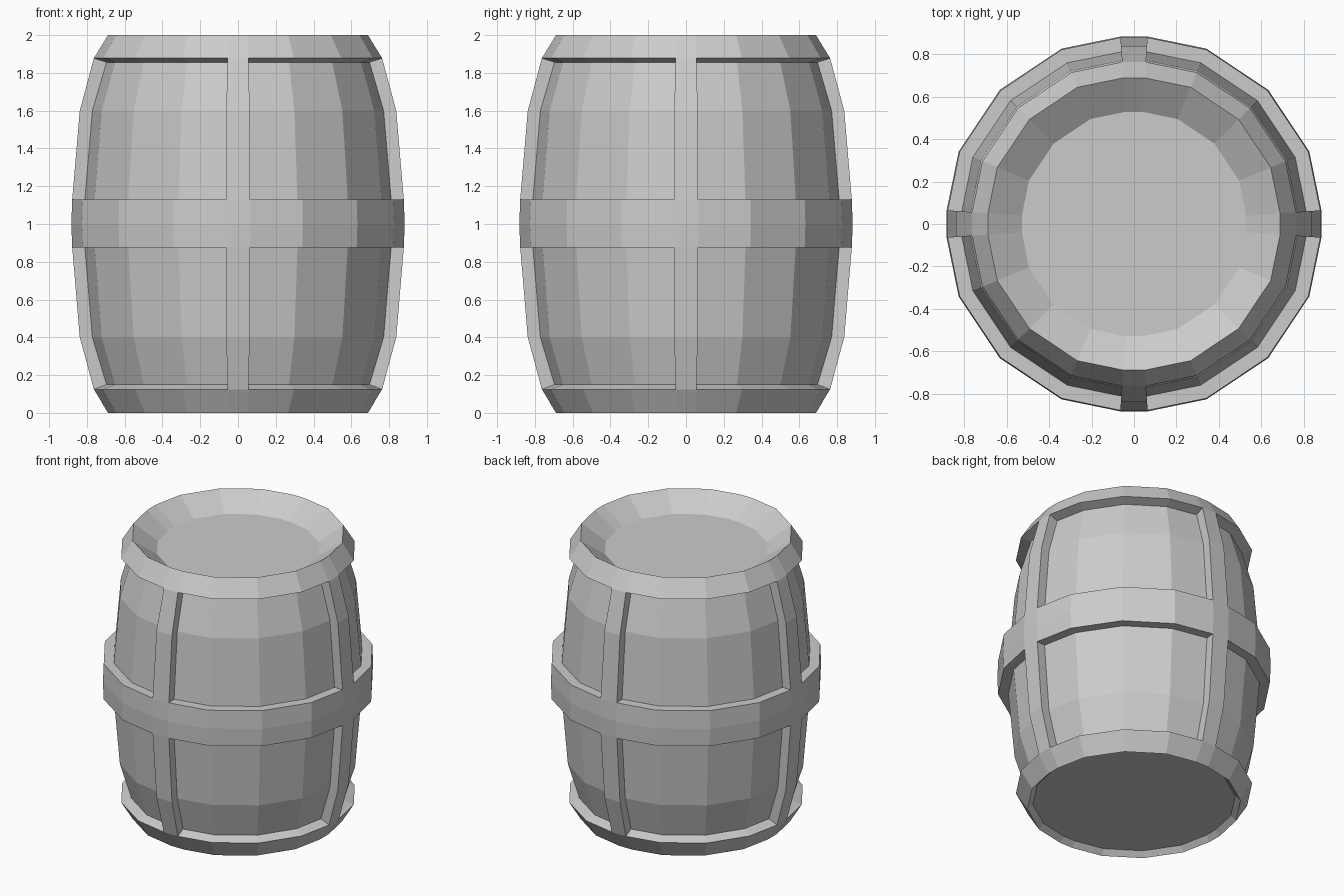
import bpy, bmesh
from math import sin, cos, radians

if "Cube" in bpy.data.objects:
    bpy.data.objects.remove(bpy.data.objects["Cube"])

# Column angles: 16-sided barrel whose four axis corners are split into straps
ANGLES = [q * 90 + a for q in range(4) for a in (-4.2, 4.2, 22.5, 45, 67.5)]
N = len(ANGLES)

# Profile (radius, height): floor recess, outer bulge, lid recess
PROFILE = [(0.655, 0.035), (0.69, 0), (0.765, 0.125), (0.84, 0.4), (0.88, 0.875),
           (0.885, 1.0), (0.88, 1.13), (0.84, 1.6), (0.765, 1.878), (0.69, 2.0),
           (0.53, 1.89)]

bm = bmesh.new()
rings = []
for r, z in PROFILE:
    ring = []
    for i, a in enumerate(ANGLES):
        k = r if i % 5 < 2 else r * 1.01
        ring.append(bm.verts.new((k * cos(radians(a)), k * sin(radians(a)), z)))
    rings.append(ring)

# Side faces; collect those that become sunken wood panels
panels = {}
for j in range(len(rings) - 1):
    for i in range(N):
        n = (i + 1) % N
        f = bm.faces.new((rings[j][i], rings[j][n], rings[j + 1][n], rings[j + 1][i]))
        if i % 5 and j in (2, 3, 6, 7):
            panels.setdefault((i // 5, j < 5), []).append(f)

# Floor and lid
bm.faces.new(list(reversed(rings[0])))
bm.faces.new(rings[-1])

# Sink each panel between the straps, belt and end hoops
for faces in panels.values():
    out = bmesh.ops.extrude_face_region(bm, geom=faces)
    for v in [g for g in out["geom"] if isinstance(g, bmesh.types.BMVert)]:
        r = v.co.xy.length
        s = (r - 0.067) / r
        v.co.x *= s
        v.co.y *= s
        if v.co.z < 0.2:
            v.co.z += 0.025
        elif v.co.z > 1.8:
            v.co.z -= 0.022
    bmesh.ops.delete(bm, geom=[f for f in faces if f.is_valid], context="FACES")

bmesh.ops.recalc_face_normals(bm, faces=bm.faces)
mesh = bpy.data.meshes.new("barrel")
bm.to_mesh(mesh)
bm.free()
barrel = bpy.data.objects.new("barrel", mesh)
bpy.context.collection.objects.link(barrel)
